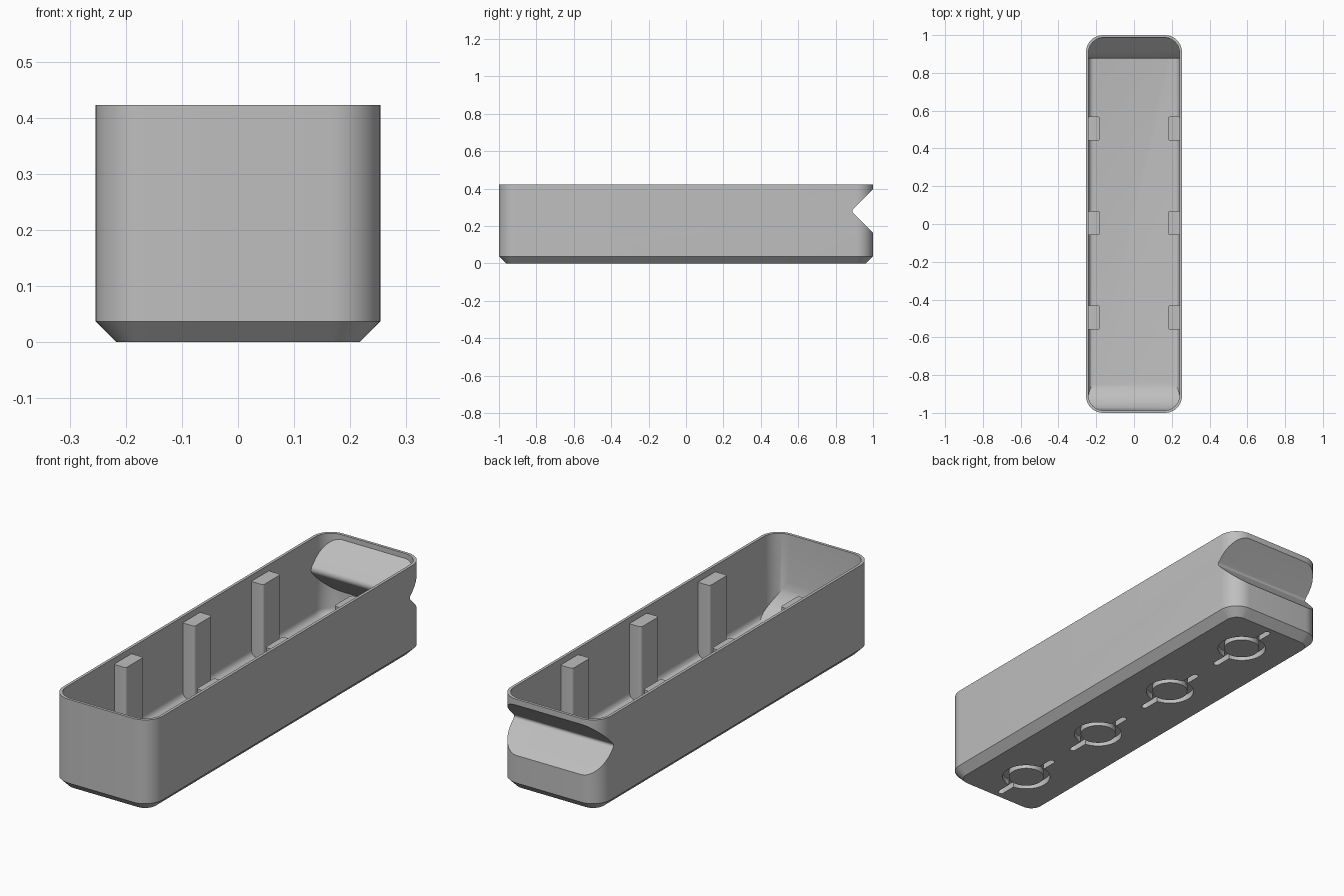
import bpy
import bmesh
from math import cos, sin, radians

cube = bpy.data.objects.get("Cube")
if cube:
    bpy.data.objects.remove(cube, do_unlink=True)

grey = bpy.data.materials.new("plain_grey")
grey.use_nodes = True
grey.diffuse_color = (0.52, 0.52, 0.52, 1)
grey.node_tree.nodes["Principled BSDF"].inputs["Base Color"].default_value = grey.diffuse_color


def loft(name, rings):
    """Skin equal-length rings of points and cap both ends."""
    bm = bmesh.new()
    loops = [[bm.verts.new(p) for p in ring] for ring in rings]
    n = len(loops[0])
    for a, b in zip(loops, loops[1:]):
        for i in range(n):
            j = (i + 1) % n
            bm.faces.new((a[i], a[j], b[j], b[i]))
    bm.faces.new(loops[0][::-1])
    bm.faces.new(loops[-1])
    bmesh.ops.recalc_face_normals(bm, faces=bm.faces[:])
    mesh = bpy.data.meshes.new(name)
    bm.to_mesh(mesh)
    bm.free()
    obj = bpy.data.objects.new(name, mesh)
    bpy.context.collection.objects.link(obj)
    return obj


def arc(cu, cv, r, start, end, steps):
    angles = [radians(start + (end - start) * i / steps) for i in range(steps + 1)]
    return [(cu + r * cos(a), cv + r * sin(a)) for a in angles]


def rounded_prism(name, hx, hy, r, layers, x=0, y=0, steps=10):
    """Rounded rectangle lofted through (inset, z) layers."""
    rings = []
    for inset, z in layers:
        ring = []
        for k, (sx, sy) in enumerate(((1, 1), (-1, 1), (-1, -1), (1, -1))):
            ring += arc(x + sx * (hx - r), y + sy * (hy - r), r - inset,
                        90 * k, 90 * k + 90, steps)
        # drop points that coincide on full-round shapes
        clean = [p for i, p in enumerate(ring)
                 if abs(p[0] - ring[i - 1][0]) + abs(p[1] - ring[i - 1][1]) > 1e-5]
        rings.append([(u, v, z) for u, v in clean])
    return loft(name, rings)


def side_prism(name, profile):
    """Extrude a (y, z) profile across the full width."""
    return loft(name, [[(x, y, z) for y, z in profile] for x in (-0.4, 0.4)])


def cut(target, cutter):
    cutter.hide_render = True
    mod = target.modifiers.new("cut", "BOOLEAN")
    mod.operation = "DIFFERENCE"
    mod.solver = "EXACT"
    mod.object = cutter
    bpy.context.view_layer.objects.active = target
    bpy.ops.object.modifier_apply(modifier=mod.name)
    bpy.data.objects.remove(cutter, do_unlink=True)


def finish(obj):
    obj.data.materials.clear()
    obj.data.materials.append(grey)
    bpy.ops.object.select_all(action="DESELECT")
    obj.select_set(True)
    bpy.context.view_layer.objects.active = obj
    bpy.ops.object.shade_smooth_by_angle(angle=radians(30))


def vee(r):
    """Rounded V profile opening towards the back."""
    tip = arc(0.901, 0.28, r, 135, 225, 8)
    (y0, z0), (y1, z1) = tip[0], tip[-1]
    return [(1.1, z0 + 1.1 - y0)] + tip + [(1.1, z1 - 1.1 + y1)]


FLOOR, TOP = 0.05, 0.423
HX, HY = 0.241, 0.987

# Cavity shape: filleted floor, bulge behind the finger notch, front scoop
fillet = [(0.03 - u, z) for u, z in arc(0, FLOOR + 0.03, 0.03, -90, 0, 6)]
cavity = rounded_prism("cavity", HX, HY, 0.08, fillet + [(0, TOP + 0.1)])
cut(cavity, side_prism("bulge", vee(0.024)))
R = 0.17
scoop = arc(-HY + R - 0.001, FLOOR + R - 0.001, R, 180, 270, 16)
scoop = [(-1.1, 0), (-1.1, scoop[0][1])] + scoop + [(scoop[-1][0], 0)]
cut(cavity, side_prism("scoop", scoop))

# Tray shell with chamfered base
tray = rounded_prism("tray", 0.254, 1, 0.09, [(0.037, 0), (0, 0.037), (0, TOP)])
cut(tray, cavity)
cut(tray, side_prism("notch", vee(0.012)))

# Ring recesses with slots under the base, each with a centre island
for i in range(4):
    y = -0.75 + 0.5 * i
    recess = [(0, -0.1), (0, 0.028)]
    cut(tray, rounded_prism("disc", 0.106, 0.106, 0.106, recess, y=y))
    cut(tray, rounded_prism("slot", 0.014, 0.19, 0.014, recess, y=y, steps=4))
    finish(rounded_prism(f"base_island_{i + 1}", 0.078, 0.078, 0.078,
                         [(0, 0), (0, 0.038)], y=y))
finish(tray)

# Divider posts along both side walls
for side, sx in (("left", 1), ("right", -1)):
    for i in range(3):
        finish(rounded_prism(f"{side}_post_{i + 1}", 0.033, 0.064, 0.012,
                             [(0, FLOOR - 0.005), (0, 0.395)],
                             x=sx * 0.213, y=-0.495 + 0.5 * i, steps=5))
